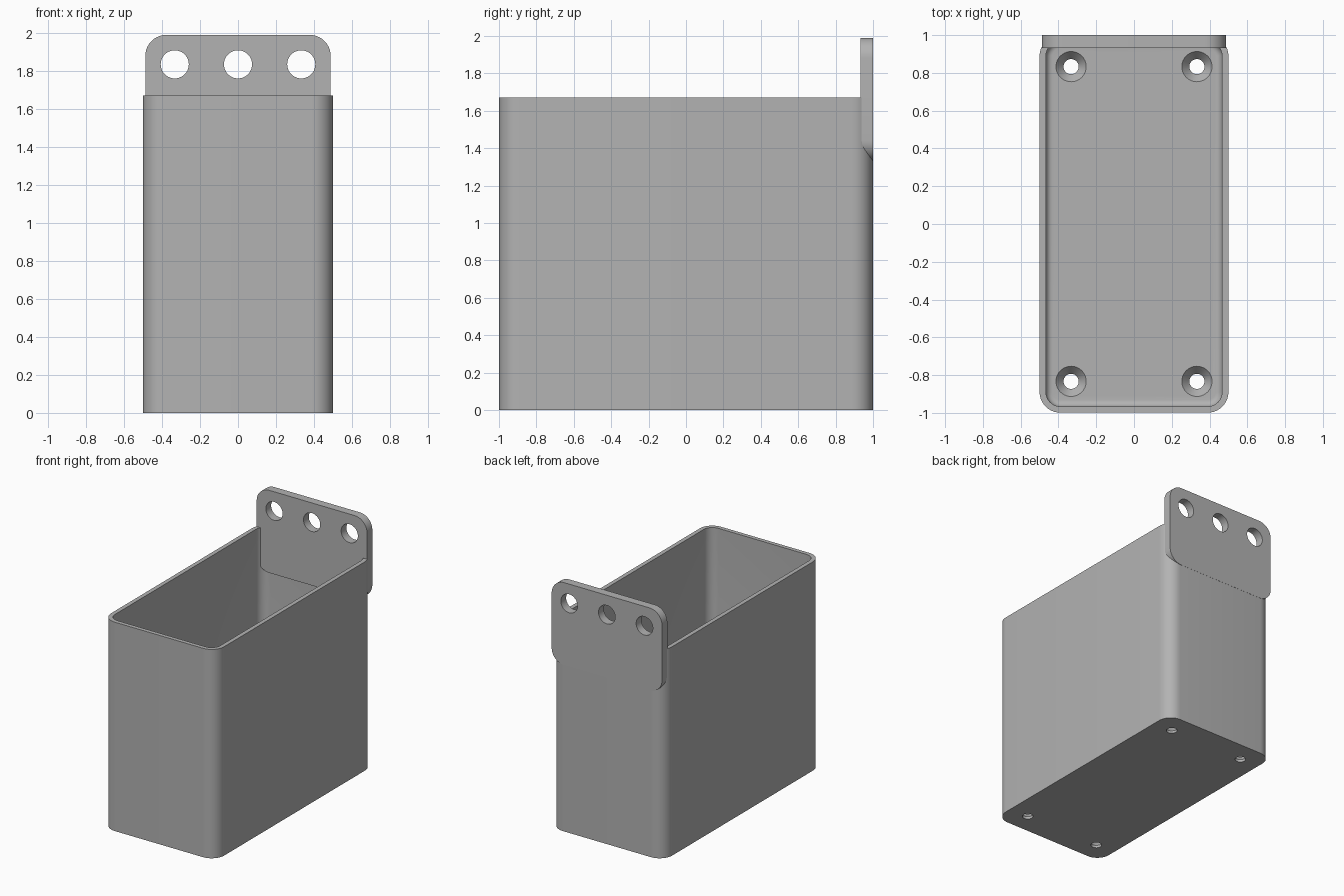
import bpy, bmesh, math

cube = bpy.data.objects.get("Cube")
if cube:
    bpy.data.objects.remove(cube, do_unlink=True)

WALL, FLOOR, HEIGHT, RADIUS = 0.034, 0.067, 1.67, 0.11

grey = bpy.data.materials.new("plain grey")
grey.use_nodes = True
colour = (0.45, 0.45, 0.45, 1)
grey.diffuse_color = colour
grey.node_tree.nodes["Principled BSDF"].inputs["Base Color"].default_value = colour


def rounded_rect(hx, hy, r, steps=10):
    """Outline points of a rounded rectangle, counter-clockwise."""
    pts = []
    for q, (sx, sy) in enumerate([(1, 1), (-1, 1), (-1, -1), (1, -1)]):
        for i in range(steps + 1):
            a = math.pi / 2 * (q + i / steps)
            pts.append((sx * (hx - r) + r * math.cos(a), sy * (hy - r) + r * math.sin(a)))
    return pts


def circle(r, steps=40):
    return [(r * math.cos(2 * math.pi * i / steps), r * math.sin(2 * math.pi * i / steps))
            for i in range(steps)]


def loft(name, rings):
    """Skin a stack of (outline, z) rings and cap both ends."""
    bm = bmesh.new()
    loops = [[bm.verts.new((x, y, z)) for x, y in pts] for pts, z in rings]
    for a, b in zip(loops, loops[1:]):
        for i in range(len(a)):
            j = (i + 1) % len(a)
            bm.faces.new((a[i], a[j], b[j], b[i]))
    bm.faces.new(loops[0][::-1])
    bm.faces.new(loops[-1])
    bmesh.ops.recalc_face_normals(bm, faces=bm.faces)
    mesh = bpy.data.meshes.new(name)
    bm.to_mesh(mesh)
    bm.free()
    mesh.materials.append(grey)
    obj = bpy.data.objects.new(name, mesh)
    bpy.context.collection.objects.link(obj)
    return obj


def activate(obj):
    bpy.ops.object.select_all(action="DESELECT")
    obj.select_set(True)
    bpy.context.view_layer.objects.active = obj


def drill(obj, cutter):
    cutter.hide_render = True
    mod = obj.modifiers.new("hole", "BOOLEAN")
    mod.operation, mod.solver, mod.object = "DIFFERENCE", "EXACT", cutter
    activate(obj)
    bpy.ops.object.modifier_apply(modifier=mod.name)
    bpy.data.objects.remove(cutter, do_unlink=True)


# Open box: outer skin, rim, inner skin and a filleted floor
outer = rounded_rect(0.5, 0.999, RADIUS)
rings = [(outer, 0), (outer, HEIGHT)]
inner = lambda d: rounded_rect(0.5 - WALL - d, 1 - WALL - d, RADIUS - WALL - d)
rings.append((inner(0), HEIGHT))
fillet = 0.035
for i in range(7):
    a = math.pi / 2 * i / 6
    rings.append((inner(fillet * (1 - math.cos(a))), FLOOR + fillet * (1 - math.sin(a))))
box = loft("open_box", rings)

# Countersunk screw holes through the floor
for x in (-0.333, 0.333):
    for y in (-0.833, 0.833):
        cutter = loft("screw_cutter", [(circle(0.04), -0.05), (circle(0.04), 0.02),
                                       (circle(0.08), FLOOR), (circle(0.08), FLOOR + 0.02)])
        cutter.location = (x, y, 0)
        drill(box, cutter)

# Rounded hanging plate standing at the back
plate_outline = rounded_rect(0.488, 0.33, RADIUS)
plate = loft("hanging_plate", [(plate_outline, 0), (plate_outline, 0.067)])
for x in (-0.333, 0, 0.333):
    cutter = loft("hanger_cutter", [(circle(0.074), -0.1), (circle(0.074), 0.2)])
    cutter.location = (x, 0.175, 0)
    drill(plate, cutter)
plate.rotation_euler.x = math.pi / 2
plate.location = (0, 1, 1.66)

for obj in (box, plate):
    activate(obj)
    bpy.ops.object.shade_smooth_by_angle(angle=math.radians(30))
